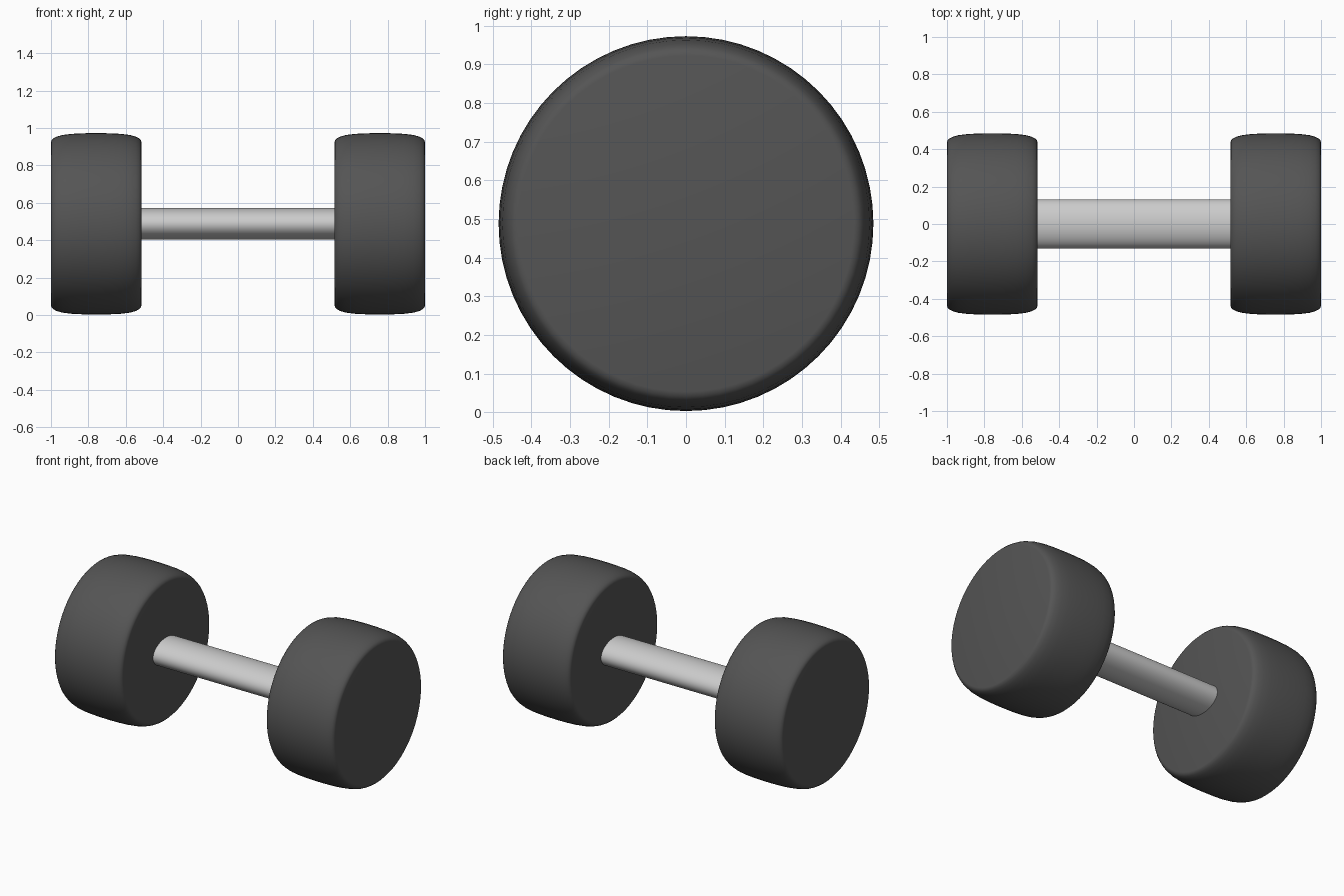
import bpy, math

if "Cube" in bpy.data.objects:
    bpy.data.objects.remove(bpy.data.objects["Cube"])

CZ = 0.488  # height of the bar axis


def lathe_x(name, profile, ry, rz, n, color):
    # Rings along x, scaled by ry / rz, closed with flat end caps
    verts, faces = [], []
    for x, r in profile:
        for i in range(n):
            a = 2 * math.pi * i / n
            verts.append((x, r * ry * math.cos(a), CZ + r * rz * math.sin(a)))
    for k in range(len(profile) - 1):
        for i in range(n):
            j = (i + 1) % n
            faces.append((k * n + i, k * n + j, (k + 1) * n + j, (k + 1) * n + i)[::-1])
    faces.append(tuple(range(n)))
    faces.append(tuple(range((len(profile) - 1) * n, len(profile) * n))[::-1])
    mesh = bpy.data.meshes.new(name)
    mesh.from_pydata(verts, [], faces)
    mesh.flip_normals()
    ob = bpy.data.objects.new(name, mesh)
    bpy.context.collection.objects.link(ob)
    mat = bpy.data.materials.new(name + "_paint")
    mat.diffuse_color = color
    mat.use_nodes = True
    mat.node_tree.nodes["Principled BSDF"].inputs["Base Color"].default_value = mat.diffuse_color
    mesh.materials.append(mat)
    bpy.ops.object.select_all(action='DESELECT')
    ob.select_set(True)
    bpy.context.view_layer.objects.active = ob
    bpy.ops.object.shade_smooth_by_angle(angle=math.radians(35))
    return ob


# Barrel shaped weights with softly rounded rims
half = [(-0.242, 0.435), (-0.239, 0.447), (-0.229, 0.457), (-0.212, 0.466),
        (-0.18, 0.475), (-0.13, 0.481), (-0.07, 0.484), (0, 0.485)]
barrel = half + [(-x, r) for x, r in half[-2::-1]]
for side, s in (("left", -1), ("right", 1)):
    lathe_x(side + "_weight", [(s * 0.758 + x, r) for x, r in barrel],
            1, 1, 64, (0.09, 0.09, 0.09, 1))

# Oval grip between the weights
lathe_x("handle", [(-0.53, 1), (0.53, 1)], 0.132, 0.085, 48, (0.6, 0.6, 0.6, 1))
